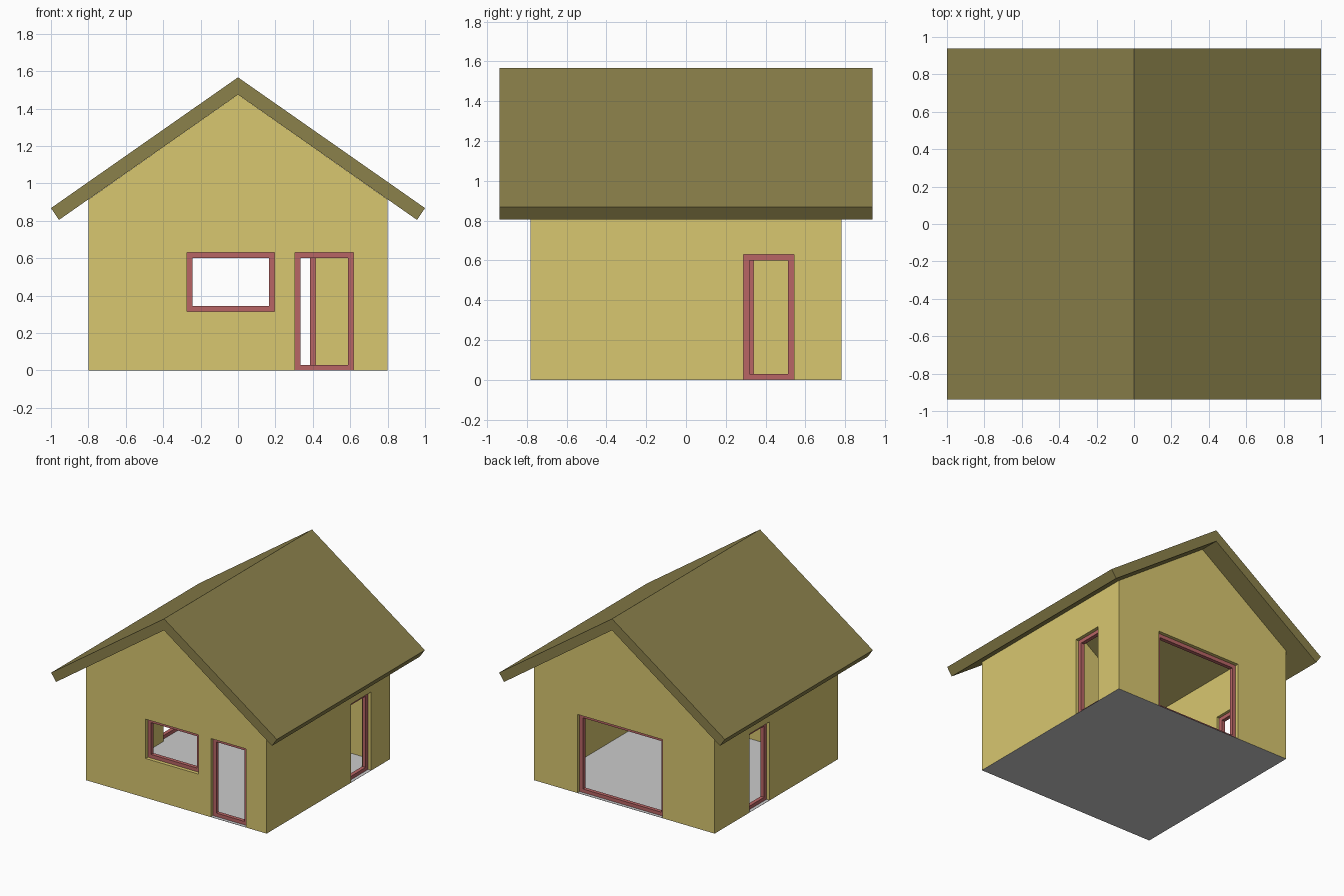
import bpy, bmesh

if "Cube" in bpy.data.objects:
    bpy.data.objects.remove(bpy.data.objects["Cube"])

HX, HY, T = 0.80, 0.78, 0.08      # half footprint and wall thickness
F, REC, DEP = 0.03, 0.027, 0.03   # frame width, recess and depth


def material(name, rgb):
    m = bpy.data.materials.new(name)
    m.diffuse_color = (*rgb, 1)
    m.use_nodes = True
    m.node_tree.nodes["Principled BSDF"].inputs["Base Color"].default_value = m.diffuse_color
    return m


wall_mat = material("ochre_wall", (0.69, 0.57, 0.16))
roof_mat = material("dark_roof", (0.26, 0.22, 0.07))
frame_mat = material("red_frame", (0.48, 0.13, 0.13))


def prism(name, profile, place, d0, d1, mat=None):
    """Extrude a 2D profile from depth d0 to d1; place maps (u, v, depth) to xyz."""
    bm = bmesh.new()
    a = [bm.verts.new(place(u, v, d0)) for u, v in profile]
    b = [bm.verts.new(place(u, v, d1)) for u, v in profile]
    n = len(profile)
    bm.faces.new(a)
    bm.faces.new(b[::-1])
    for i in range(n):
        j = (i + 1) % n
        bm.faces.new((a[i], b[i], b[j], a[j]))
    bmesh.ops.recalc_face_normals(bm, faces=bm.faces)
    me = bpy.data.meshes.new(name)
    bm.to_mesh(me)
    bm.free()
    ob = bpy.data.objects.new(name, me)
    bpy.context.collection.objects.link(ob)
    if mat:
        me.materials.append(mat)
    return ob


def rect(u0, u1, v0, v1):
    return [(u0, v0), (u1, v0), (u1, v1), (u0, v1)]


def cut(ob, cutter):
    """Subtract a cutter, then remove it."""
    mod = ob.modifiers.new("cut", 'BOOLEAN')
    mod.operation, mod.solver, mod.object = 'DIFFERENCE', 'EXACT', cutter
    bpy.context.view_layer.objects.active = ob
    bpy.ops.object.modifier_apply(modifier=mod.name)
    bpy.data.objects.remove(cutter)


# Depth is measured inwards from the outside of each wall
front = lambda u, v, d: (u, -HY + d, v)
back = lambda u, v, d: (u, HY - d, v)
right = lambda u, v, d: (HX - d, u, v)
left = lambda u, v, d: (-HX + d, u, v)

# Gabled wall shell, hollow inside and open to the roof
gable = [(-HX, 0.001), (HX, 0.001), (HX, 0.914), (0, 1.475), (-HX, 0.914)]
walls = prism("walls", gable, front, 0, 2 * HY, wall_mat)
cut(walls, prism("room_cutter", rect(-HX + T, HX - T, -0.1, 2), front, T, 2 * HY - T))

# Openings with recessed frames
openings = [
    ("front_window_frame", front, -0.272, 0.195, 0.315, 0.63),
    ("front_door_frame", front, 0.305, 0.617, 0, 0.63),
    ("back_opening_frame", back, -0.34, 0.415, 0, 0.63),
    ("right_door_frame", right, 0.29, 0.543, 0, 0.63),
    ("left_door_frame", left, 0.085, 0.338, 0, 0.63),
]
for name, place, u0, u1, v0, v1 in openings:
    low = v0 if v0 > 0 else -0.1
    cut(walls, prism("hole_cutter", rect(u0, u1, low, v1), place, -0.05, T + 0.03))
    frame = prism(name, rect(u0, u1, v0 + 0.001, v1), place, REC, REC + DEP, frame_mat)
    cut(frame, prism("pane_cutter", rect(u0 + F, u1 - F, v0 + F, v1 - F), place, -0.05, 0.2))

# Floor sheet under the whole footprint
prism("floor", rect(-HX, HX, 0, 0.002), front, 0, 2 * HY)

# Folded roof slab
roof = [(0, 1.567), (1.0, 0.868), (0.957, 0.805), (0, 1.475), (-0.957, 0.805), (-1.0, 0.868)]
prism("roof", roof, lambda u, v, d: (u, d, v), -0.937, 0.937, roof_mat)
